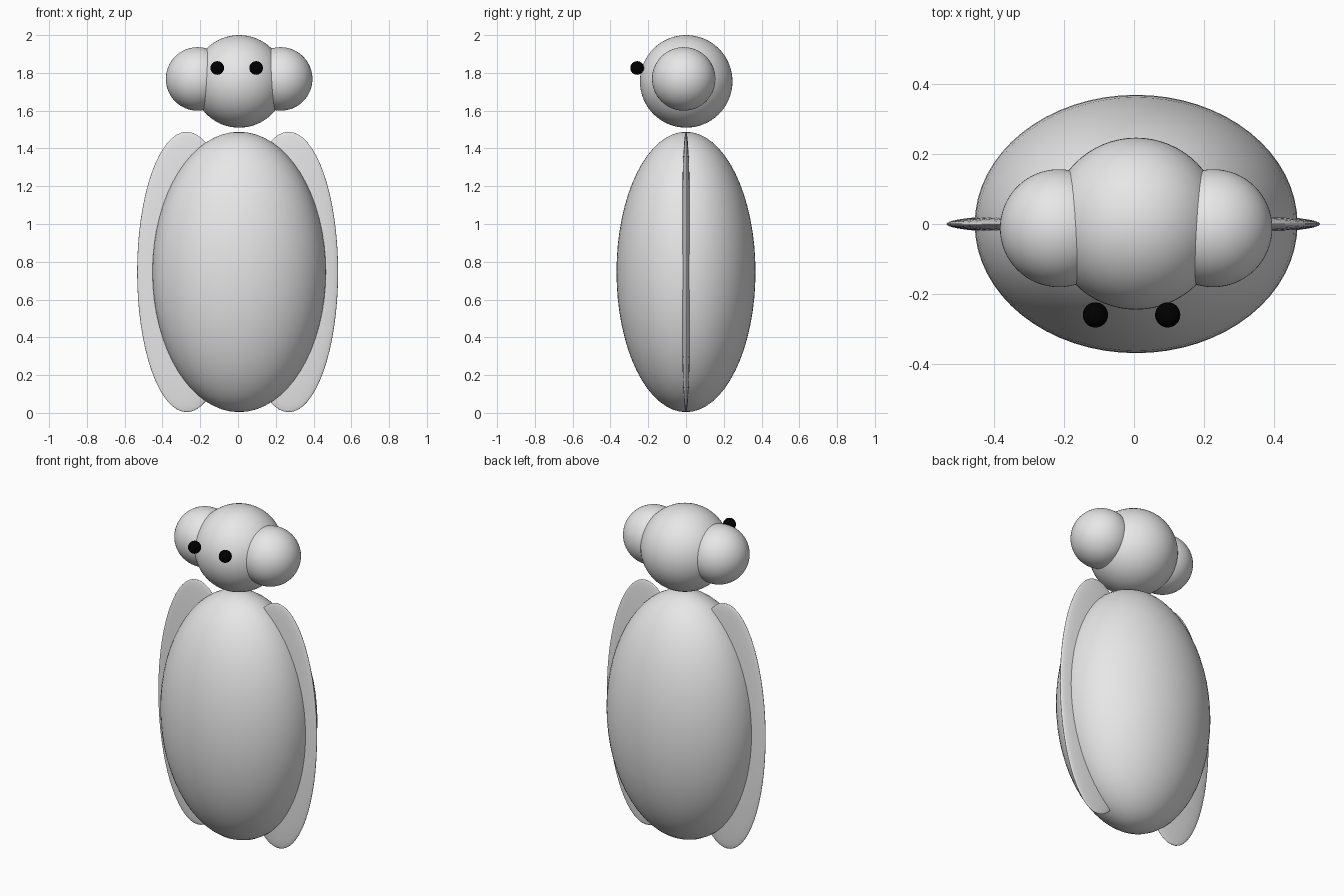
import bpy

if "Cube" in bpy.data.objects:
    bpy.data.objects.remove(bpy.data.objects["Cube"])


def material(name, rgb):
    m = bpy.data.materials.new(name)
    m.diffuse_color = (*rgb, 1.0)
    m.use_nodes = True
    m.node_tree.nodes["Principled BSDF"].inputs["Base Color"].default_value = m.diffuse_color
    return m


GREY = material("light_grey", (0.8, 0.8, 0.8))
BLACK = material("black", (0.0, 0.0, 0.0))


def ellipsoid(name, centre, radii, mat, segments=64, rings=32):
    """Smooth UV sphere stretched to the given radii."""
    bpy.ops.mesh.primitive_uv_sphere_add(
        segments=segments, ring_count=rings, radius=1, location=centre)
    ob = bpy.context.object
    ob.name = ob.data.name = name
    ob.scale = radii
    bpy.ops.object.transform_apply(location=False, rotation=False, scale=True)
    bpy.ops.object.shade_smooth()
    ob.data.materials.append(mat)
    return ob


# Egg-shaped body and round head
ellipsoid("body", (0.006, 0, 0.746), (0.46, 0.368, 0.742), GREY)
ellipsoid("head", (0.006, 0.001, 1.755), (0.245, 0.245, 0.245), GREY)

# Mirrored pairs, each with its own small offset from the centre line
for side, s in (("left", -1), ("right", 1)):
    # Thin flat wings
    ellipsoid(side + "_wing", (-0.002 + s * 0.27, 0, 0.746),
              (0.262, 0.026, 0.742), GREY)
    # Round ears
    ellipsoid(side + "_ear", (0.006 + s * 0.22, -0.012, 1.768),
              (0.168, 0.168, 0.168), GREY)
    # Small bead eyes
    ellipsoid(side + "_eye", (-0.007 + s * 0.103, -0.259, 1.826),
              (0.036, 0.036, 0.036), BLACK, 32, 16)
